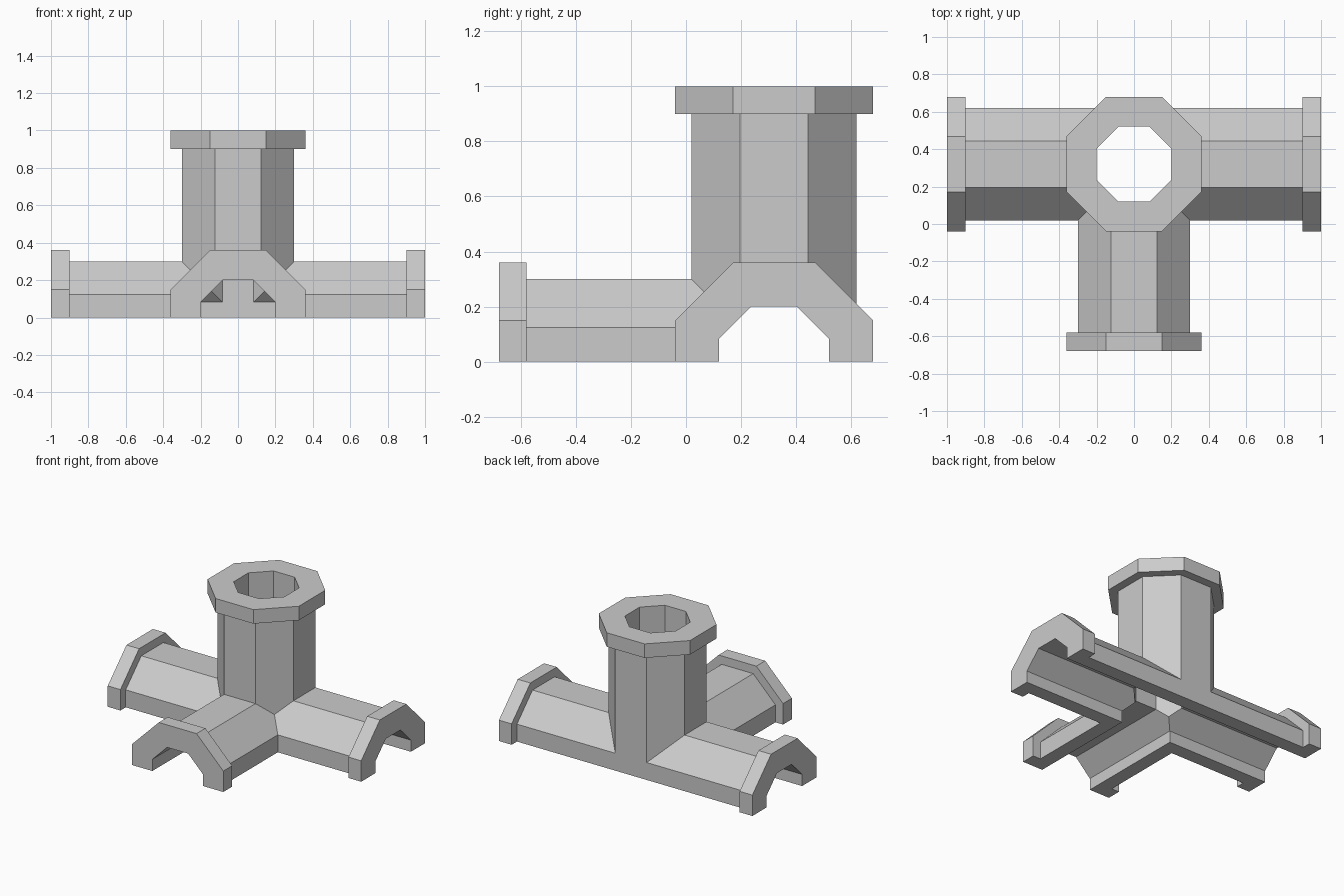
import bpy, bmesh, math

if "Cube" in bpy.data.objects:
    bpy.data.objects.remove(bpy.data.objects["Cube"])

CY = 0.32                            # y of the junction centre
T = math.tan(math.pi / 8)            # half side / apothem of an octagon
WALL, BORE, RIM = 0.30, 0.20, 0.36   # apothems


def profile(a, half):
    t = a * T
    if half:
        return [(a, 0), (a, t), (t, a), (-t, a), (-a, t), (-a, 0)]
    return [(a, -t), (a, t), (t, a), (-t, a), (-a, t), (-a, -t), (-t, -a), (t, -a)]


def place(axis, u, v, w):
    """u, v lie in the cross-section, w runs along the pipe axis."""
    return {'X': (w, CY + u, v), 'Y': (u, w, v), 'Z': (u, CY + v, w)}[axis]


def prism(name, axis, a, w0, w1, half=False):
    bm = bmesh.new()
    pts = profile(a, half)
    lo = [bm.verts.new(place(axis, u, v, w0)) for u, v in pts]
    hi = [bm.verts.new(place(axis, u, v, w1)) for u, v in pts]
    bm.faces.new(lo[::-1])
    bm.faces.new(hi)
    for i in range(len(pts)):
        j = (i + 1) % len(pts)
        bm.faces.new((lo[i], lo[j], hi[j], hi[i]))
    bmesh.ops.recalc_face_normals(bm, faces=bm.faces)
    me = bpy.data.meshes.new(name)
    bm.to_mesh(me)
    bm.free()
    ob = bpy.data.objects.new(name, me)
    bpy.context.collection.objects.link(ob)
    return ob


def combine(target, other, operation):
    mod = target.modifiers.new(operation, 'BOOLEAN')
    mod.operation, mod.object, mod.solver = operation, other, 'EXACT'
    bpy.context.view_layer.objects.active = target
    bpy.ops.object.modifier_apply(modifier=mod.name)
    bpy.data.objects.remove(other)


# Half-pipe running left to right, the body everything joins
body = prism("pipe_junction", 'X', WALL, -0.95, 0.95, True)

# Front half-pipe, upright pipe and the four end flanges
solids = [
    prism("front_pipe", 'Y', WALL, -0.63, CY, True),
    prism("upright_pipe", 'Z', WALL, 0.0, 0.95),
    prism("left_flange", 'X', RIM, -1.0, -0.9, True),
    prism("right_flange", 'X', RIM, 0.9, 1.0, True),
    prism("front_flange", 'Y', RIM, -0.68, -0.58, True),
    prism("top_flange", 'Z', RIM, 0.9, 1.0),
]
for s in solids:
    combine(body, s, 'UNION')

# Octagonal bores
bores = [
    prism("cross_bore", 'X', BORE, -1.1, 1.1),
    prism("front_bore", 'Y', BORE, -0.8, CY),
    prism("upright_bore", 'Z', BORE, -0.1, 1.1),
]
for b in bores:
    combine(body, b, 'DIFFERENCE')

# Tidy coplanar splits
bm = bmesh.new()
bm.from_mesh(body.data)
bmesh.ops.remove_doubles(bm, verts=bm.verts, dist=1e-5)
bmesh.ops.dissolve_limit(bm, angle_limit=0.01, verts=bm.verts, edges=bm.edges)
bm.to_mesh(body.data)
bm.free()
